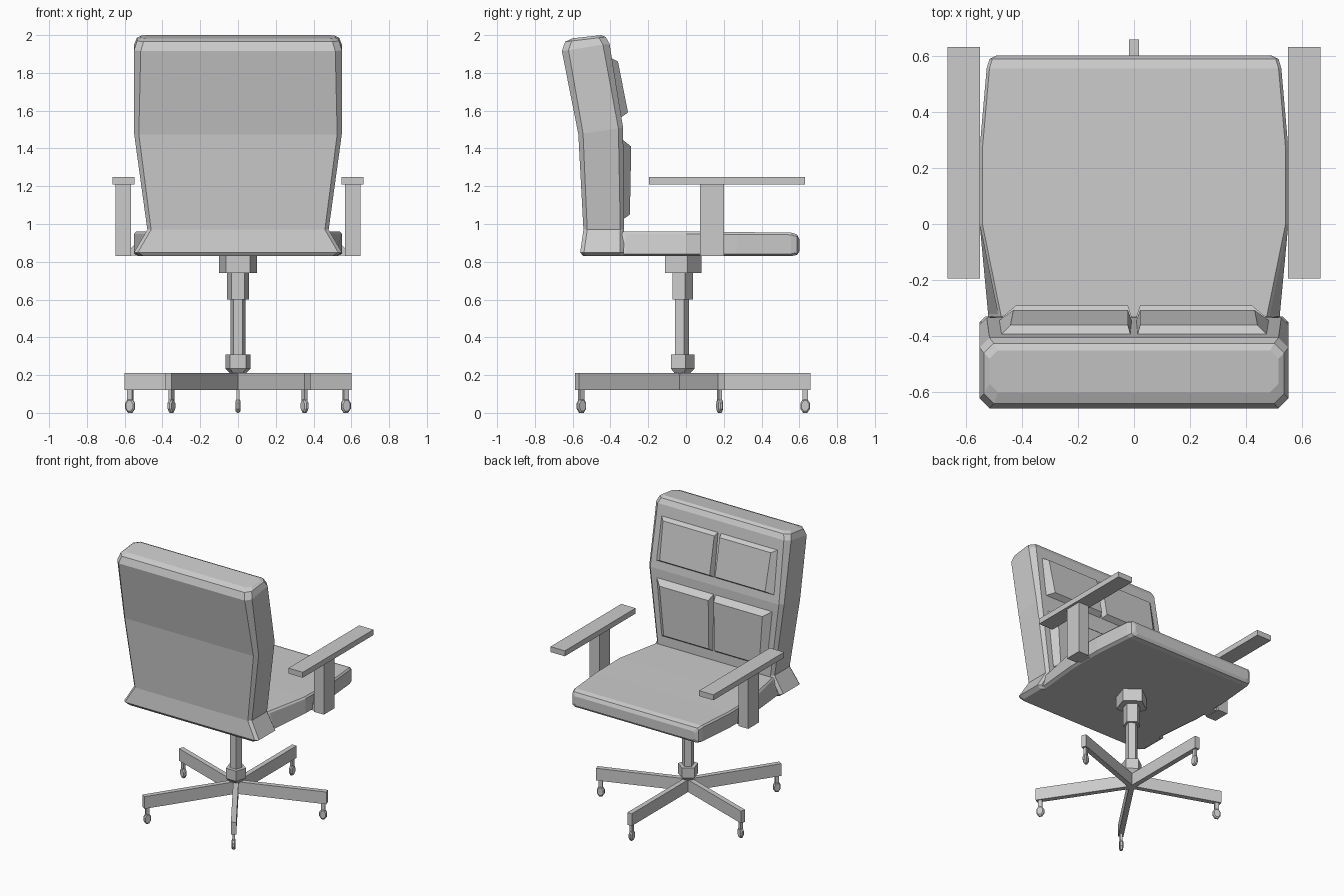
import bpy
import bmesh
from math import sin, cos, pi, tau

old = bpy.data.objects.get("Cube")
if old:
    bpy.data.objects.remove(old, do_unlink=True)

grey = bpy.data.materials.new("light_grey")
grey.use_nodes = True
GREY = (0.6, 0.6, 0.6, 1)
grey.diffuse_color = GREY
grey.node_tree.nodes["Principled BSDF"].inputs["Base Color"].default_value = GREY


def loft(name, rings):
    """Skin a series of equal-sized point rings and cap both ends."""
    bm = bmesh.new()
    loops = [[bm.verts.new(p) for p in ring] for ring in rings]
    n = len(loops[0])
    for a, b in zip(loops, loops[1:]):
        for i in range(n):
            j = (i + 1) % n
            bm.faces.new((a[i], a[j], b[j], b[i]))
    bm.faces.new(loops[0][::-1])
    bm.faces.new(loops[-1])
    bmesh.ops.recalc_face_normals(bm, faces=bm.faces)
    mesh = bpy.data.meshes.new(name)
    bm.to_mesh(mesh)
    bm.free()
    mesh.materials.append(grey)
    obj = bpy.data.objects.new(name, mesh)
    bpy.context.collection.objects.link(obj)
    return obj


def box(name, x0, x1, y0, y1, z0, z1):
    return loft(name, [[(x0, y0, z), (x1, y0, z), (x1, y1, z), (x0, y1, z)]
                       for z in (z0, z1)])


CY = -0.024  # centre of the swivel column


def pentagon(r, z):
    return [(r * sin(i * tau / 5), CY + r * cos(i * tau / 5), z) for i in range(5)]


# Seat cushion: sections from back to front (y, top half width, bottom half width, z0, z1)
def seat_ring(y, wt, wb, z0, z1):
    c = 0.012
    half = [(wb - 0.02, z0), (wb, z0 + c), (wt, z1 - c), (wt - 0.01, z1)]
    return [(x, y, z) for x, z in half] + [(-x, y, z) for x, z in half[::-1]]


loft("seat", [seat_ring(*s) for s in (
    (-0.50, 0.46, 0.52, 0.83, 0.955),
    (-0.32, 0.485, 0.52, 0.83, 0.96),
    (0.00, 0.55, 0.55, 0.83, 0.96),
    (0.27, 0.55, 0.55, 0.83, 0.957),
    (0.555, 0.525, 0.525, 0.83, 0.955),
    (0.588, 0.515, 0.515, 0.836, 0.945),
    (0.60, 0.49, 0.49, 0.855, 0.92))])


# Backrest: sections from bottom to top (half width, chamfer, rear y z, front y z)
def back_ring(w, c, yr, zr, yf, zf):
    t = c / (yf - yr)
    def mix(k):
        return yr + (yf - yr) * k, zr + (zf - zr) * k
    half = [(w - c, *mix(0)), (w, *mix(t)), (w, *mix(1 - t)), (w - c, *mix(1))]
    return half + [(-x, y, z) for x, y, z in half[::-1]]


loft("backrest", [back_ring(*s) for s in (
    (0.52, 0.02, -0.545, 0.83, -0.33, 0.83),
    (0.55, 0.02, -0.56, 0.85, -0.33, 0.85),
    (0.48, 0.02, -0.543, 0.97, -0.328, 0.97),
    (0.55, 0.025, -0.57, 1.475, -0.333, 1.51),
    (0.55, 0.035, -0.657, 1.915, -0.405, 1.955),
    (0.535, 0.035, -0.64, 1.965, -0.425, 1.99),
    (0.515, 0.03, -0.60, 1.983, -0.45, 2.0))])

# Raised back pads, two rows mirrored: base and face edges as (y, z, outer x)
ROWS = {
    "lower": (((-0.34, 1.02, 0.44), (-0.34, 1.45, 0.48)),
              ((-0.297, 1.05, 0.39), (-0.29, 1.41, 0.42))),
    "upper": (((-0.35, 1.56, 0.49), (-0.42, 1.89, 0.50)),
              ((-0.307, 1.59, 0.43), (-0.36, 1.86, 0.44))),
}
for row, (base, face) in ROWS.items():
    for side, s in (("left", 1), ("right", -1)):
        rings = []
        for (lo, hi), inner in ((base, 0.005), (face, 0.022)):
            rings.append([(s * inner, lo[0], lo[1]), (s * lo[2], lo[0], lo[1]),
                          (s * hi[2], hi[0], hi[1]), (s * inner, hi[0], hi[1])])
        loft(f"{row}_{side}_back_pad", rings)

# Armrests, posts and small brackets to the seat
for side, s in (("left", 1), ("right", -1)):
    box(f"{side}_armrest", s * 0.548, s * 0.665, -0.195, 0.63, 1.21, 1.25)
    box(f"{side}_arm_post", s * 0.567, s * 0.648, 0.075, 0.20, 0.83, 1.21)
    loft(f"{side}_arm_bracket", [[(s * 0.52, y, 0.832), (s * 0.60, y, 0.832),
                                  (s * 0.567, y, 0.87), (s * 0.52, y, 0.92)]
                                 for y in (0.085, 0.18)])

# Five-sided swivel column
for name, stack in {
    "seat_mount": ((0.107, 0.74), (0.107, 0.835)),
    "upper_sleeve": ((0.06, 0.60), (0.06, 0.75)),
    "column": ((0.041, 0.20), (0.041, 0.62)),
    "base_hub": ((0.035, 0.12), (0.035, 0.20), (0.07, 0.235), (0.07, 0.31)),
}.items():
    loft(name, [pentagon(r, z) for r, z in stack])

# Five legs with casters
for k in range(5):
    a = k * tau / 5
    dx, dy = 0.6 * sin(a), 0.655 * cos(a)
    reach = (dx * dx + dy * dy) ** 0.5
    ux, uy = dx / reach, dy / reach

    def at(r, t, z):
        return (ux * r - uy * t, CY + uy * r + ux * t, z)

    loft(f"leg_{k + 1}", [[at(r, -0.018, 0.12), at(r, 0.018, 0.12),
                           at(r, 0.018, 0.21), at(r, -0.018, 0.21)]
                          for r in (0.0, reach + 0.027)])
    loft(f"caster_stem_{k + 1}", [[at(reach + i, j, z) for i, j in
                                   ((-0.014, -0.009), (0.014, -0.009),
                                    (0.014, 0.009), (-0.014, 0.009))]
                                  for z in (0.06, 0.125)])
    loft(f"caster_wheel_{k + 1}", [
        [at(reach + 0.028 * f * sin(i * pi / 4 + pi / 8), t,
            0.037 + 0.04 * f * cos(i * pi / 4 + pi / 8)) for i in range(8)]
        for t, f in ((-0.013, 0.75), (-0.006, 1), (0.006, 1), (0.013, 0.75))])
